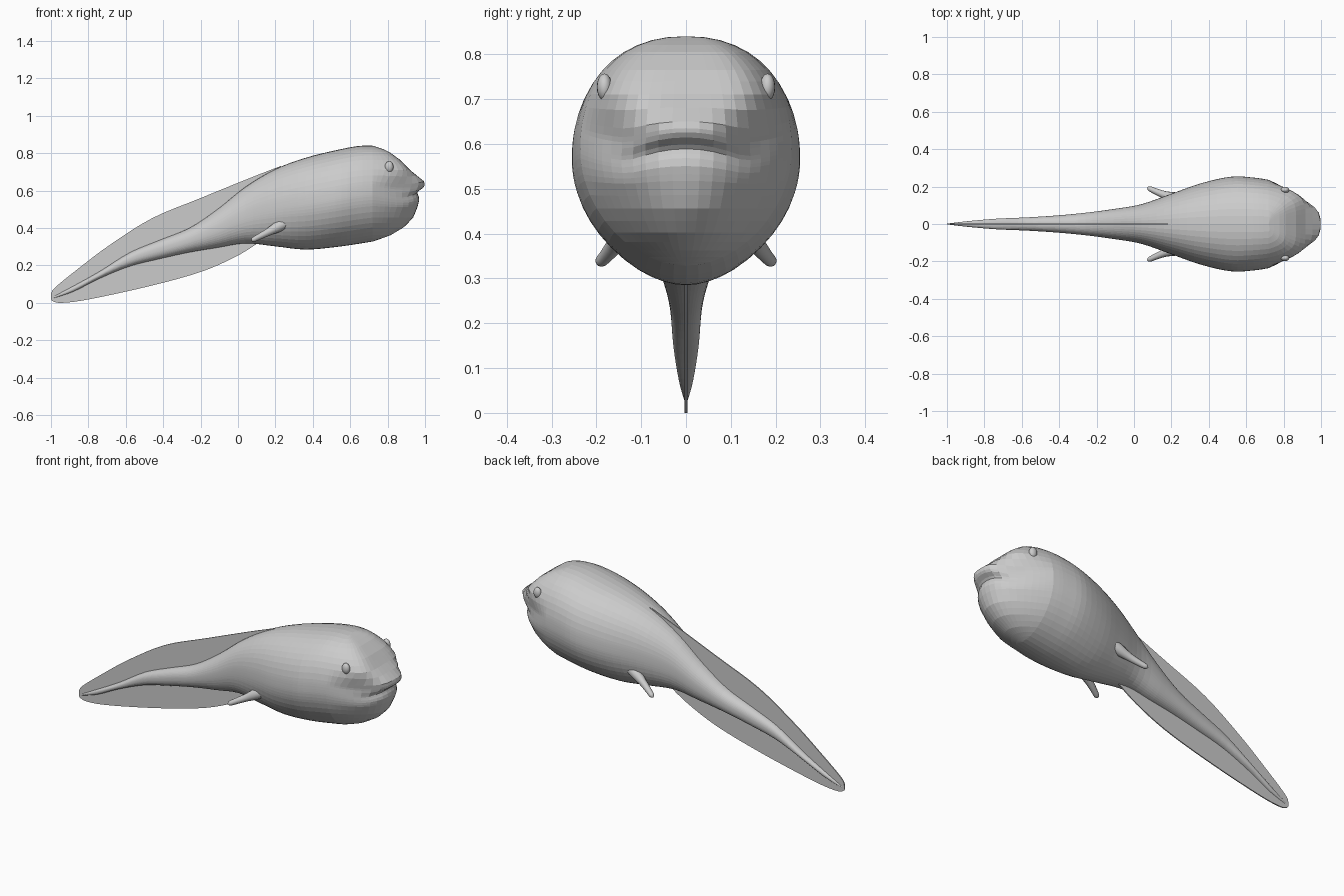
import bpy, bmesh, math
from mathutils import Vector

if "Cube" in bpy.data.objects:
    bpy.data.objects.remove(bpy.data.objects["Cube"])

skin = bpy.data.materials.new("grey_skin")
skin.diffuse_color = (0.6, 0.6, 0.6, 1)
skin.use_nodes = True
skin.node_tree.nodes["Principled BSDF"].inputs["Base Color"].default_value = skin.diffuse_color


def finish(name, bm, mirror=False, smooth=False):
    bmesh.ops.remove_doubles(bm, verts=bm.verts, dist=1e-5)
    bmesh.ops.recalc_face_normals(bm, faces=bm.faces)
    me = bpy.data.meshes.new(name)
    bm.to_mesh(me)
    bm.free()
    me.materials.append(skin)
    ob = bpy.data.objects.new(name, me)
    bpy.context.collection.objects.link(ob)
    if smooth:
        for p in me.polygons:
            p.use_smooth = True
    if mirror:
        m = ob.modifiers.new("mirror", 'MIRROR')
        m.use_axis = (False, True, False)
    return ob


def spline(pts, steps):
    """Smooth curve through rows of numbers."""
    p = [pts[0]] + list(pts) + [pts[-1]]
    out = []
    for i in range(1, len(p) - 2):
        for k in range(steps):
            t = k / steps
            out.append([0.5 * (2 * b + (c - a) * t + (2 * a - 5 * b + 4 * c - d) * t * t
                               + (3 * b - a - 3 * c + d) * t ** 3)
                        for a, b, c, d in zip(p[i - 1], p[i], p[i + 1], p[i + 2])])
    return out + [list(pts[-1])]


def lerp(table, z):
    for (z0, a), (z1, b) in zip(table, table[1:]):
        if z <= z1:
            return a + (b - a) * max(0, (z - z0) / (z1 - z0))
    return table[-1][1]


def ramp(a, b, v):
    t = min(1, max(0, (v - a) / (b - a)))
    return t * t * (3 - 2 * t)


def skin_grid(bm, rows, closed=False):
    vs = [[bm.verts.new(p) for p in r] for r in rows]
    for a, b in zip(vs, vs[1:]):
        n = len(a)
        for j in range(n if closed else n - 1):
            k = (j + 1) % n
            bm.faces.new((a[j], a[k], b[k], b[j]))
    return vs


# Body and tail core: x, top, bottom, half width
stations = spline([
    (-.985, .035, .025, .004), (-.88, .09, .06, .016), (-.74, .168, .13, .028),
    (-.58, .268, .195, .035), (-.42, .335, .235, .045), (-.26, .40, .27, .06),
    (-.11, .50, .295, .08), (.04, .62, .318, .106), (.2, .715, .302, .162),
    (.36, .775, .285, .218), (.52, .815, .298, .253), (.64, .838, .315, .248),
    (.72, .84, .328, .236)], 4)
arc = [math.sin(math.radians(7.5 * i)) for i in range(12, 1, -1)]
heights = arc + [.2, .165, .12, .06, .02, -.02, -.06, -.13, -.2] + [-v for v in reversed(arc)]


def half(v, x):
    # Belly tapers to a narrower keel than the back; the tail is squarer below
    e = 2.25 if v > 0 else 2.25 - .37 * ramp(0, .4, x)
    return max(0, 1 - abs(v) ** e) ** (1 / e)


bm = bmesh.new()
rings = []
for x, top, bot, w in stations:
    c, h = (top + bot) / 2, (top - bot) / 2
    side = [(x, w * half(v, x), c + h * v) for v in heights]
    rings.append(side + [(x, -y, z) for _, y, z in side[-2:0:-1]])
vs = skin_grid(bm, rings, True)
bm.faces.new(vs[0])

# Face with overhanging upper lip: height, forward reach
lips = [(.328, .72), (.345, .77), (.358, .81), (.406, .89), (.46, .94), (.52, .962), (.555, .97),
        (.57, .966), (.588, .958), (.60, .968), (.615, .99), (.63, 1.0), (.65, .994), (.68, .957),
        (.71, .92), (.765, .866), (.813, .80), (.829, .755), (.84, .72)]
plain = [p for p in lips if p[0] < .53 or p[0] > .7]
x0, top, bot, w = stations[-1]
face = []
for v in heights:
    row = []
    # Blunt brow between the eyes, rounder muzzle, narrower chin
    power = 2.3 + 3.2 * ramp(.15, .6, v) - .2 * ramp(.1, .5, -v)
    for k in range(25):
        u = math.sin(math.pi * (k / 24 - .5))
        y = w * half(v, x0) * u
        z = (top + bot) / 2 + (top - bot) / 2 * v
        m = ramp(.06, .18, abs(y))
        reach = lerp(lips, z) * (1 - m) + lerp(plain, z) * m
        x = x0 + (reach - x0) * (1 - abs(u) ** power)
        sag = .03 * min(1, (y / .13) ** 2) * math.exp(-((z - .6) / .07) ** 2) * (1 - u ** 4)
        row.append((x, y, z - sag))
    face.append(row)
skin_grid(bm, face)
bmesh.ops.remove_doubles(bm, verts=bm.verts, dist=1e-5)
bmesh.ops.dissolve_degenerate(bm, edges=bm.edges, dist=1e-6)
finish("body", bm)

# Tail fin: thin plate running above and below the tail core
upper = spline([(-1, .04), (-.98, .08), (-.845, .19), (-.685, .31), (-.46, .452),
                (-.2, .56), (.065, .668), (.23, .732)], 4)
lower = spline([(-1, .04), (-.995, .012), (-.94, 0), (-.79, .02), (-.47, .09),
                (-.2, .165), (-.015, .245), (.1, .315)], 4)
bm = bmesh.new()
rows = []
for (xa, za), (xb, zb) in zip(upper, lower):
    t = .003
    rows.append([(xa, t, za), (xb, t, zb), (xb, -t, zb), (xa, -t, za)])
vs = skin_grid(bm, rows, True)
bm.faces.new(vs[-1])
finish("tail_fin", bm)

# Hind limb buds: x, y, z, radius
path = spline([(.31, .135, .455, .015), (.23, .138, .415, .03), (.165, .155, .38, .021),
               (.11, .177, .352, .016), (.082, .19, .338, .013), (.072, .194, .333, .003)], 3)
bm = bmesh.new()
rows = []
for i, p in enumerate(path):
    a, b = path[max(0, i - 1)], path[min(len(path) - 1, i + 1)]
    q = (Vector(b[:3]) - Vector(a[:3])).to_track_quat('Z', 'Y')
    rows.append([Vector(p[:3]) + q @ Vector((math.cos(t) * p[3], math.sin(t) * p[3], 0))
                 for t in (math.tau * k / 12 for k in range(12))])
vs = skin_grid(bm, rows, True)
bm.faces.new(vs[0])
bm.faces.new(vs[-1])
finish("limb_buds", bm, mirror=True, smooth=True)

# Eyes
bm = bmesh.new()
bmesh.ops.create_uvsphere(bm, u_segments=16, v_segments=10, radius=1)
bmesh.ops.scale(bm, vec=(.023, .017, .03), verts=bm.verts)
bmesh.ops.translate(bm, vec=(.808, .182, .727), verts=bm.verts)
finish("eyes", bm, mirror=True, smooth=True)
